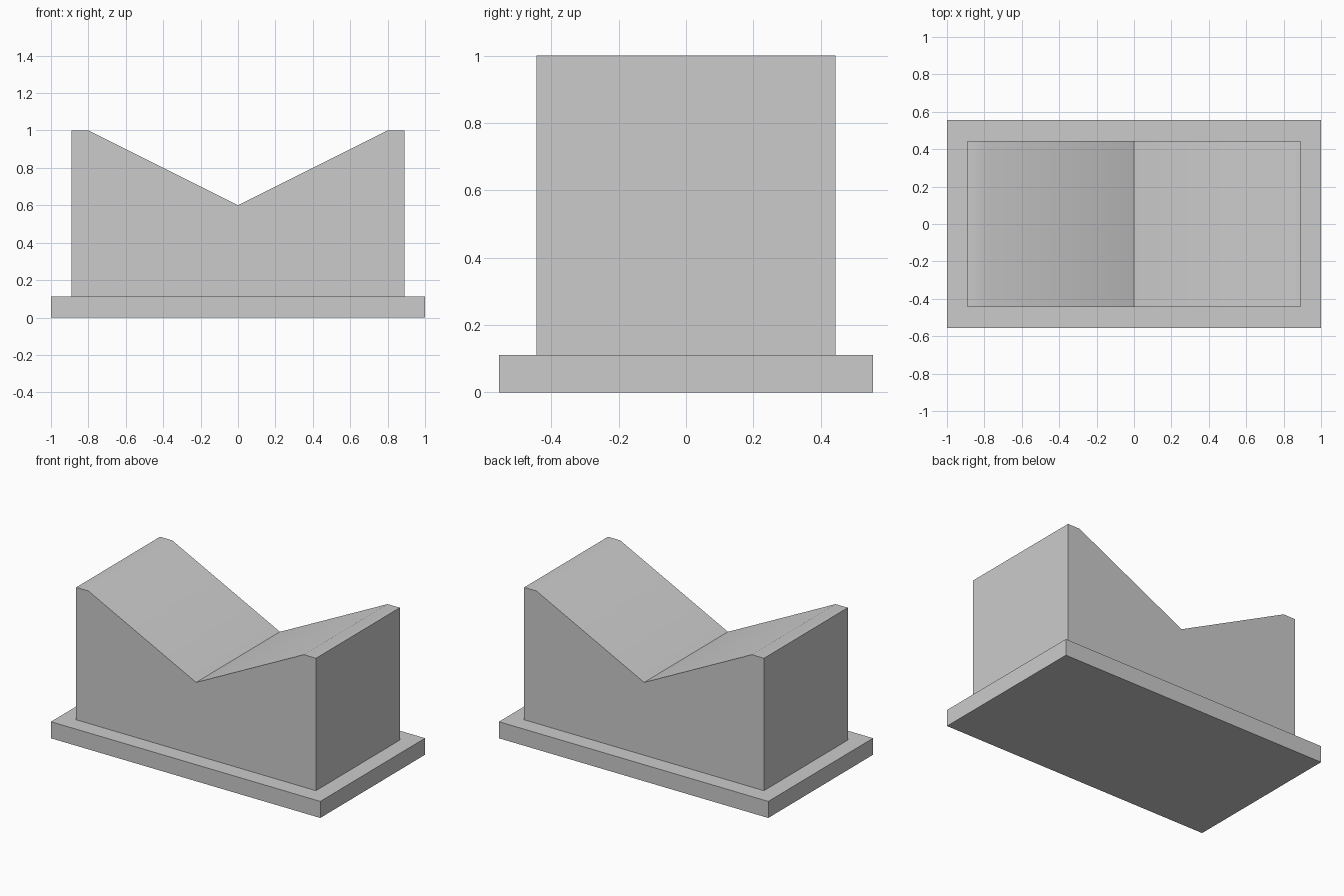
import bpy
import bmesh

cube = bpy.data.objects.get("Cube")
if cube:
    bpy.data.objects.remove(cube, do_unlink=True)

grey = bpy.data.materials.new("plain_grey")
grey.use_nodes = True
colour = (0.6, 0.6, 0.6, 1)
grey.diffuse_color = colour
grey.node_tree.nodes["Principled BSDF"].inputs["Base Color"].default_value = colour


def extrude_profile(name, profile, half_depth):
    """Extrude an x-z outline along y, centred on y = 0."""
    bm = bmesh.new()
    face = bm.faces.new([bm.verts.new((x, -half_depth, z)) for x, z in profile])
    result = bmesh.ops.extrude_face_region(bm, geom=[face])
    back = [v for v in result["geom"] if isinstance(v, bmesh.types.BMVert)]
    bmesh.ops.translate(bm, verts=back, vec=(0, 2 * half_depth, 0))
    bmesh.ops.recalc_face_normals(bm, faces=bm.faces)
    mesh = bpy.data.meshes.new(name)
    bm.to_mesh(mesh)
    bm.free()
    mesh.materials.append(grey)
    obj = bpy.data.objects.new(name, mesh)
    bpy.context.collection.objects.link(obj)
    return obj


# Flat plinth
base_top = 1 / 9
extrude_profile("base_plate", [(-1, 0), (1, 0), (1, base_top), (-1, base_top)], 5 / 9)

# Block with a V-shaped valley, mirrored about x = 0
right_half = [(0.89, base_top), (0.89, 1), (0.8, 1)]
left_half = [(-x, z) for x, z in reversed(right_half)]
block = extrude_profile("v_block", right_half + [(0, 0.6)] + left_half, 4 / 9)

# Soft shoulder where the slopes meet the narrow rims, sharp elsewhere
bpy.ops.object.select_all(action="DESELECT")
block.select_set(True)
bpy.context.view_layer.objects.active = block
bpy.ops.object.shade_smooth_by_angle(angle=0.5236)
